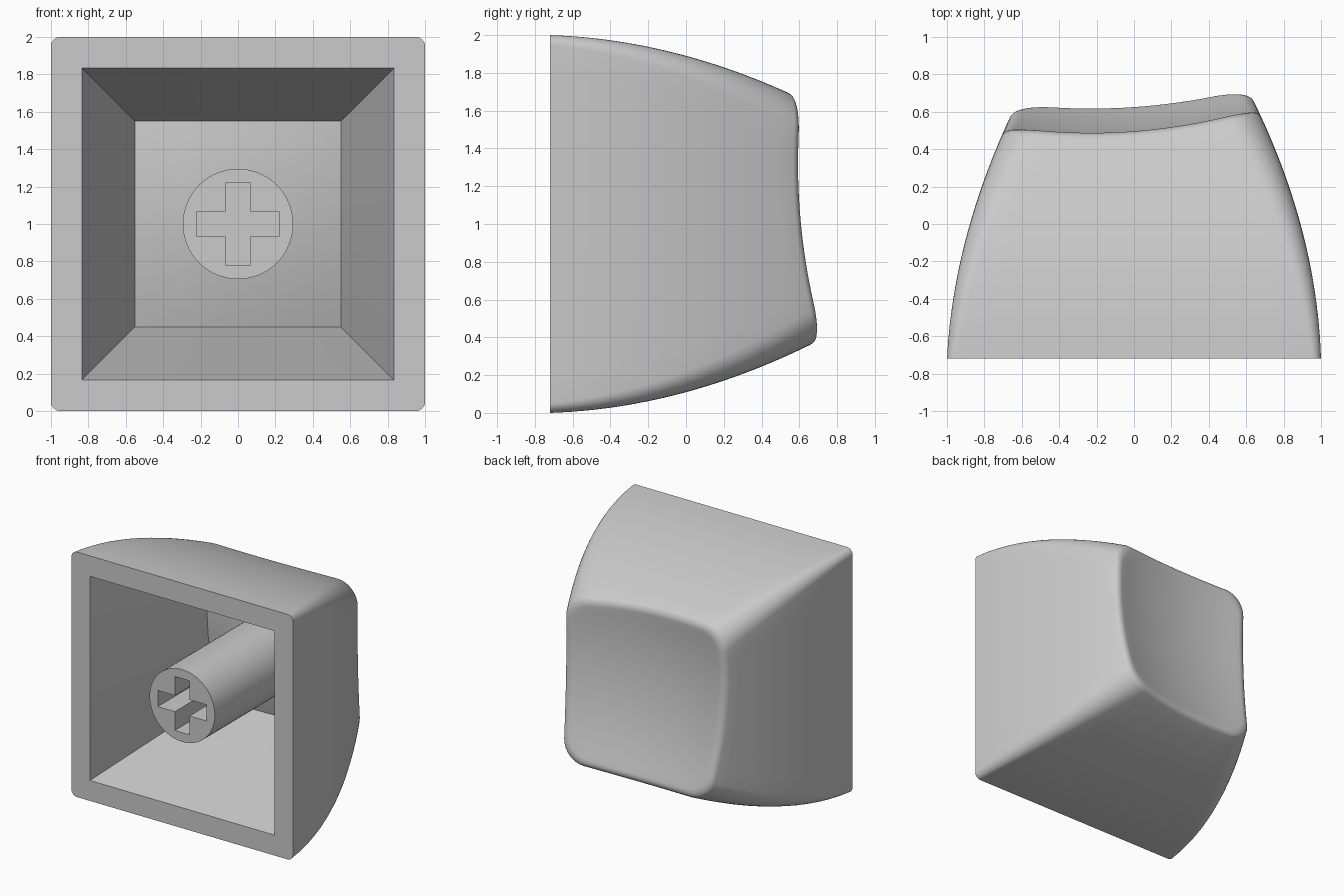
import bpy, bmesh, math

cube = bpy.data.objects.get("Cube")
if cube:
    bpy.data.objects.remove(cube)

BASE = -0.72                 # plane of the open side
FILLET = 0.075               # rounding of the dished face's rim
START = math.radians(24)     # lean of the wall where the rounding begins
DROP = FILLET * (1 - math.sin(START))
MID = 1.0                    # height of the centre axis
THICK = 0.1                  # wall behind the dished face

grey = bpy.data.materials.new("light grey plastic")
grey.use_nodes = True
colour = (0.6, 0.6, 0.6, 1)
grey.diffuse_color = colour
grey.node_tree.nodes["Principled BSDF"].inputs["Base Color"].default_value = colour


def dish(x, z):
    """Tilted, hollowed surface of the pressed face."""
    return 0.492 + 0.08 * x - 0.11 * z + 0.175 * (x * x + z * z)


def outer_half(y):
    """Half width of the bulging outer wall."""
    t = y - BASE
    return 1 - 0.033 * t - 0.166 * t * t


def section(half, radius, arc=8, straight=12):
    """Rounded square outline as (x, z) points around the axis."""
    c = half - radius
    side = [(half, -c + 2 * c * i / straight) for i in range(straight)]
    for i in range(arc):
        a = math.pi / 2 * i / arc
        side.append((c + radius * math.cos(a), c + radius * math.sin(a)))
    points = []
    for _ in range(4):
        points += side
        side = [(-z, x) for x, z in side]
    return points


def wall_ring(s, radius):
    """Outer outline a fraction s of the way from the base to the fillet."""
    ring = []
    for i in range(len(section(1, radius))):
        y = BASE + s
        for _ in range(8):
            x, z = section(outer_half(y), radius)[i]
            if x < 0:                       # the -x wall leans in a little more
                x *= 1 - 0.02 * (y - BASE)
            y = BASE + s * (dish(x, z) - DROP - BASE)
        ring.append((x, y, z))
    return ring


def finish(bm, name):
    bmesh.ops.remove_doubles(bm, verts=bm.verts[:], dist=1e-5)
    bmesh.ops.recalc_face_normals(bm, faces=bm.faces[:])
    mesh = bpy.data.meshes.new(name)
    bm.to_mesh(mesh)
    bm.free()
    mesh.materials.append(grey)
    obj = bpy.data.objects.new(name, mesh)
    bpy.context.collection.objects.link(obj)
    bpy.ops.object.select_all(action="DESELECT")
    obj.select_set(True)
    bpy.context.view_layer.objects.active = obj
    bpy.ops.object.shade_smooth_by_angle(angle=math.radians(30))


# Shell: cavity floor, cavity wall, flat base rim, outer wall, fillet, dish
rings = []
for k in range(1, 9):
    rings.append([(x, dish(x, z) - THICK, z) for x, z in section(0.55 * k / 8, 0)])
rings.append([(x, BASE, z) for x, z in section(0.833, 0)])
steps = 14
for k in range(steps + 1):
    s = k / steps
    rings.append(wall_ring(s, 0.05 + 0.13 * s))
rim = rings[-1]
for k in range(1, 8):
    a = START + (math.pi / 2 - START) * k / 7
    f = 1 - FILLET * (math.cos(START) - math.cos(a)) / 0.68
    rings.append([(x * f, dish(x * f, z * f) - FILLET * (1 - math.sin(a)), z * f)
                  for x, y, z in rim])
edge = rings[-1]
for k in range(11, 0, -1):
    f = k / 12
    rings.append([(x * f, dish(x * f, z * f), z * f) for x, y, z in edge])

bm = bmesh.new()
loops = [[bm.verts.new((x, y, z + MID)) for x, y, z in ring] for ring in rings]
n = len(loops[0])
for low, high in zip(loops, loops[1:]):
    for i in range(n):
        j = (i + 1) % n
        bm.faces.new((low[i], low[j], high[j], high[i]))
for loop, y in ((loops[0], dish(0, 0) - THICK), (loops[-1], dish(0, 0))):
    centre = bm.verts.new((0, y, MID))
    for i in range(n):
        bm.faces.new((loop[i], loop[(i + 1) % n], centre))
finish(bm, "cap_shell")

# Stem: round post with a cross-shaped socket in its end
bm = bmesh.new()
circle = [(0.295 * math.cos(a), 0.295 * math.sin(a))
          for a in (math.tau * i / 64 for i in range(64))]
arm, thick = 0.22, 0.066
cross, corner = [], [(arm, -thick), (arm, thick), (thick, thick)]
for _ in range(4):
    cross += corner
    corner = [(-z, x) for x, z in corner]


def tube(outline, y_end):
    """Walls from the base plane to y_end, capped there; returns the front edges."""
    front, back = ([bm.verts.new((x, y, z + MID)) for x, z in outline]
                   for y in (BASE, y_end))
    for i in range(len(front)):
        j = (i + 1) % len(front)
        bm.faces.new((front[i], front[j], back[j], back[i]))
    bm.faces.new(back)
    return [bm.edges.get((front[i - 1], front[i])) for i in range(len(front))]


end_edges = tube(circle, 0.45) + tube(cross, -0.25)
bmesh.ops.triangle_fill(bm, edges=end_edges, use_beauty=True)
finish(bm, "stem")
